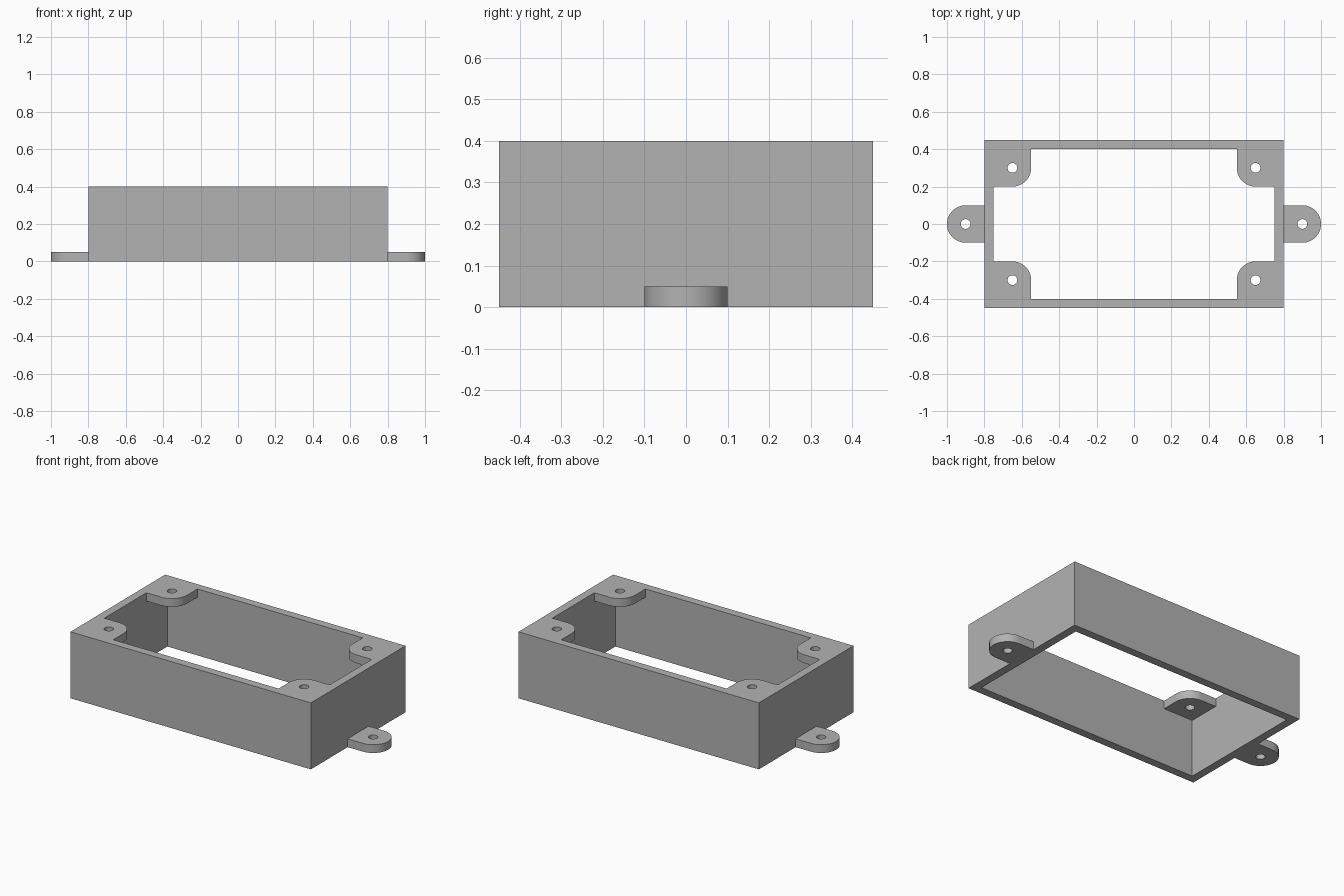
import bpy
import bmesh
from math import pi, cos, sin

cube = bpy.data.objects.get("Cube")
if cube:
    bpy.data.objects.remove(cube, do_unlink=True)

grey = bpy.data.materials.new("light_grey")
grey.use_nodes = True
colour = (0.45, 0.45, 0.45, 1)
grey.diffuse_color = colour
grey.node_tree.nodes["Principled BSDF"].inputs["Base Color"].default_value = colour

HALF_X, HALF_Y, HEIGHT = 0.8, 0.45, 0.4
WALL, PLATE = 0.05, 0.05
LUG_R, HOLE_R = 0.1, 0.026
SCREW_X, SCREW_Y, EAR_X = 0.65, 0.3, 0.9
IN_X, IN_Y = HALF_X - WALL, HALF_Y - WALL


def arc(cx, cy, r, start, end, steps):
    return [(cx + r * cos(start + (end - start) * i / steps),
             cy + r * sin(start + (end - start) * i / steps)) for i in range(steps + 1)]


def rectangle(hx, hy):
    return [(-hx, -hy), (hx, -hy), (hx, hy), (-hx, hy)]


def prism(name, outline, z0, z1):
    """Extrude a closed outline between two heights."""
    bm = bmesh.new()
    base = bm.faces.new([bm.verts.new((x, y, z0)) for x, y in outline])
    top = bmesh.ops.extrude_face_region(bm, geom=[base])["geom"]
    bmesh.ops.translate(bm, vec=(0, 0, z1 - z0),
                        verts=[g for g in top if isinstance(g, bmesh.types.BMVert)])
    bmesh.ops.recalc_face_normals(bm, faces=bm.faces)
    mesh = bpy.data.meshes.new(name)
    bm.to_mesh(mesh)
    bm.free()
    mesh.materials.append(grey)
    obj = bpy.data.objects.new(name, mesh)
    bpy.context.collection.objects.link(obj)
    return obj


def cut(obj, cutters):
    """Subtract the cutters, then discard them."""
    bpy.context.view_layer.objects.active = obj
    for cutter in cutters:
        cutter.hide_render = True
        mod = obj.modifiers.new("cut", "BOOLEAN")
        mod.operation, mod.solver, mod.object = "DIFFERENCE", "EXACT", cutter
        bpy.ops.object.modifier_apply(modifier=mod.name)
        bpy.data.objects.remove(cutter, do_unlink=True)


def screw_hole(x, y):
    return prism("hole_cutter", arc(x, y, HOLE_R, 0, 2 * pi, 32)[:-1], -0.1, HEIGHT + 0.1)


def finish(obj):
    bpy.ops.object.select_all(action="DESELECT")
    obj.select_set(True)
    bpy.context.view_layer.objects.active = obj
    bpy.ops.object.shade_smooth_by_angle(angle=pi / 6)


# Housing: open frame with four rounded screw lugs left under the top edge
housing = prism("housing", rectangle(HALF_X, HALF_Y), 0, HEIGHT)
quarter = ([(IN_X, SCREW_Y - LUG_R)]
           + arc(SCREW_X, SCREW_Y, LUG_R, -pi / 2, -pi, 16)
           + [(SCREW_X - LUG_R, IN_Y)])
half = quarter + [(-x, y) for x, y in reversed(quarter)]
opening = half + [(x, -y) for x, y in reversed(half)]
cut(housing, [prism("cavity_cutter", rectangle(IN_X, IN_Y), -0.1, HEIGHT - PLATE),
              prism("opening_cutter", opening, HEIGHT / 2, HEIGHT + 0.1)]
    + [screw_hole(sx * SCREW_X, sy * SCREW_Y) for sx in (-1, 1) for sy in (-1, 1)])
finish(housing)

# Mounting ears: rounded tabs at the foot of each end wall
for side, name in ((1, "left_mounting_ear"), (-1, "right_mounting_ear")):
    outline = ([(HALF_X, -LUG_R)] + arc(EAR_X, 0, LUG_R, -pi / 2, pi / 2, 32)
               + [(HALF_X, LUG_R)])
    ear = prism(name, [(side * x, y) for x, y in outline], 0, PLATE)
    cut(ear, [screw_hole(side * EAR_X, 0)])
    finish(ear)
